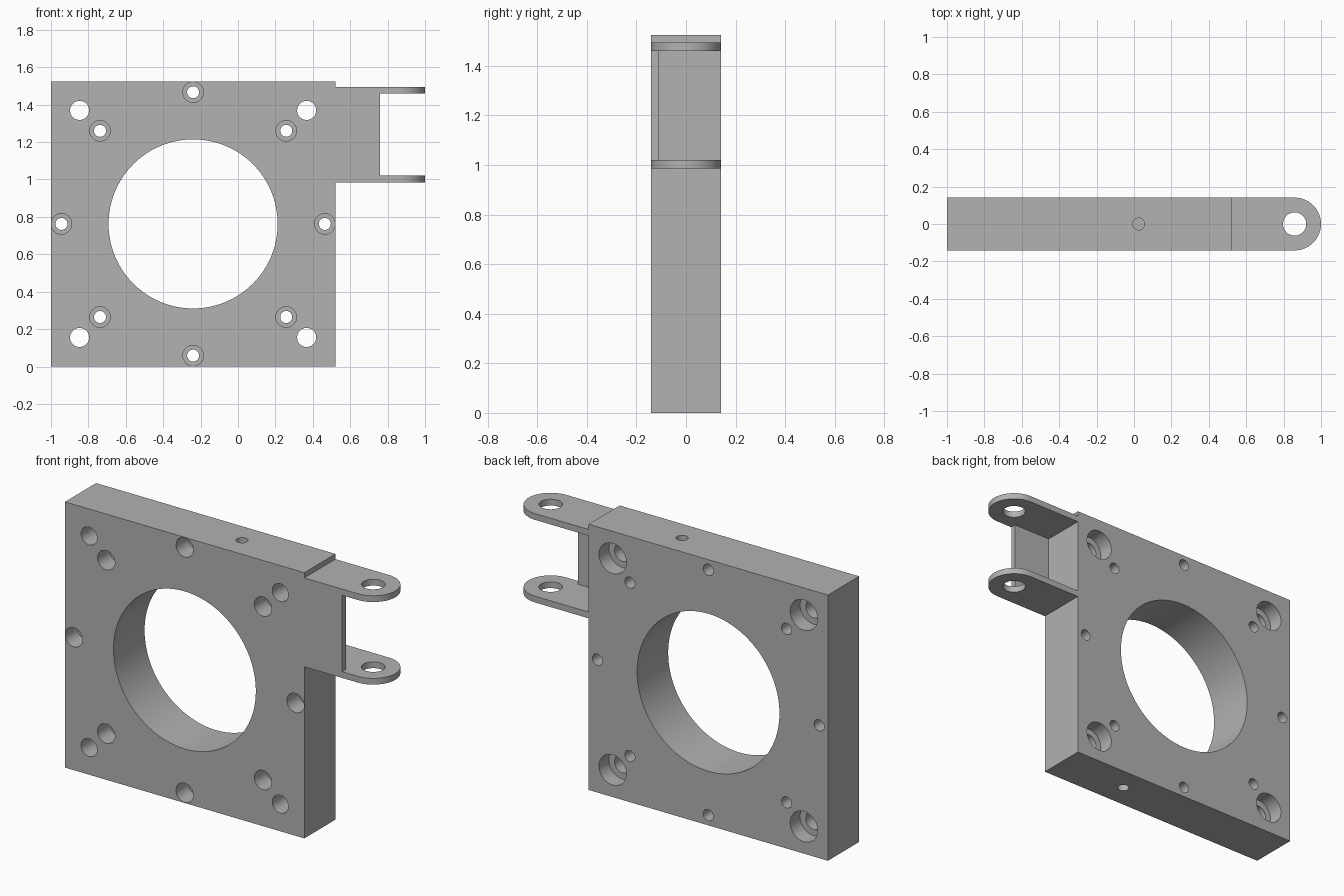
import bpy, bmesh, math
from mathutils import Matrix, Vector

if "Cube" in bpy.data.objects:
    bpy.data.objects.remove(bpy.data.objects["Cube"])

GREY = bpy.data.materials.new("machined grey")
GREY.use_nodes = True
COLOUR = (0.445, 0.445, 0.445, 1)
GREY.diffuse_color = COLOUR
GREY.node_tree.nodes["Principled BSDF"].inputs["Base Color"].default_value = COLOUR

CX, CZ = -0.24, 0.7625      # centre of the bore
HALF_W, HALF_D = 0.76, 0.141
OVER = 0.05                 # cutters start outside the surface


def to_object(bm, name):
    bmesh.ops.recalc_face_normals(bm, faces=bm.faces)
    mesh = bpy.data.meshes.new(name)
    bm.to_mesh(mesh)
    bm.free()
    obj = bpy.data.objects.new(name, mesh)
    bpy.context.collection.objects.link(obj)
    mesh.materials.append(GREY)
    return obj


def add_box(bm, x, y, z):
    lo, hi = Vector((x[0], y[0], z[0])), Vector((x[1], y[1], z[1]))
    matrix = Matrix.Translation((lo + hi) / 2) @ Matrix.Diagonal((hi - lo).to_4d())
    bmesh.ops.create_cube(bm, size=1, matrix=matrix)


def add_drill(bm, start, direction, steps, n=40):
    """Closed stepped cylinder; steps are (radius, depth) pairs."""
    rot = Vector(direction).to_track_quat('Z', 'Y').to_matrix()
    rings, depth = [], -OVER
    for radius, end in steps:
        for d in (depth, end):
            rings.append([bm.verts.new(Vector(start) + rot @ Vector(
                (radius * math.cos(a), radius * math.sin(a), d)))
                for a in (math.tau * i / n for i in range(n))])
        depth = end
    for a, b in zip(rings, rings[1:]):
        for i in range(n):
            j = (i + 1) % n
            bm.faces.new((a[i], a[j], b[j], b[i]))
    bm.faces.new(rings[0])
    bm.faces.new(rings[-1])


def cut(obj, bm_cutter):
    """Subtract the cutter and bake the result."""
    cutter = to_object(bm_cutter, "cutter")
    cutter.hide_render = True
    mod = obj.modifiers.new("holes", 'BOOLEAN')
    mod.operation, mod.solver, mod.object = 'DIFFERENCE', 'EXACT', cutter
    graph = bpy.context.evaluated_depsgraph_get()
    mesh = bpy.data.meshes.new_from_object(obj.evaluated_get(graph))
    obj.modifiers.clear()
    obj.data = mesh
    bpy.data.objects.remove(cutter)


def finish(obj):
    bpy.ops.object.select_all(action='DESELECT')
    obj.select_set(True)
    bpy.context.view_layer.objects.active = obj
    bpy.ops.object.shade_smooth_by_angle(angle=math.radians(30))


# Square plate
bm = bmesh.new()
add_box(bm, (CX - HALF_W, CX + HALF_W), (-HALF_D, HALF_D), (0, 2 * CZ))
plate = to_object(bm, "mounting_plate")

# Plate holes: bore, counterbored ring, counterbored corners, blind edge holes
through = 2 * HALF_D + OVER
holes = bmesh.new()
add_drill(holes, (CX, -HALF_D, CZ), (0, 1, 0), [(0.452, through)], 96)
for i in range(8):
    a = i * math.pi / 4
    add_drill(holes, (CX + 0.704 * math.cos(a), -HALF_D, CZ + 0.704 * math.sin(a)),
              (0, 1, 0), [(0.055, 0.11), (0.032, through)])
for sx in (-1, 1):
    for sz in (-1, 1):
        add_drill(holes, (CX + sx * 0.607, HALF_D, CZ + sz * 0.607),
                  (0, -1, 0), [(0.087, 0.09), (0.051, through)])
add_drill(holes, (0.025, 0, 2 * CZ), (0, 0, -1), [(0.032, 0.2)])
add_drill(holes, (0.077, 0, 0), (0, 0, 1), [(0.032, 0.2)])
cut(plate, holes)
finish(plate)

# Hinge arms with rounded ends and pin holes
X0, PIN_X, ARM_T = CX + HALF_W, 1 - HALF_D, 0.036
for name, z in (("lower_hinge_arm", 0.985), ("upper_hinge_arm", 1.459)):
    bm = bmesh.new()
    outline = [(X0, HALF_D), (X0, -HALF_D)]
    for i in range(33):
        a = math.pi * (i / 32 - 0.5)
        outline.append((PIN_X + HALF_D * math.cos(a), HALF_D * math.sin(a)))
    face = bm.faces.new([bm.verts.new((x, y, z)) for x, y in outline])
    top = bmesh.ops.extrude_face_region(bm, geom=[face])["geom"]
    bmesh.ops.translate(bm, vec=(0, 0, ARM_T),
                        verts=[v for v in top if isinstance(v, bmesh.types.BMVert)])
    arm = to_object(bm, name)
    pin = bmesh.new()
    add_drill(pin, (PIN_X, 0, z), (0, 0, 1), [(0.062, ARM_T + OVER)], 48)
    cut(arm, pin)
    finish(arm)

# Thin web joining the arms at the front
bm = bmesh.new()
add_box(bm, (X0, 0.76), (-HALF_D, -0.108), (0.985 + ARM_T, 1.459))
to_object(bm, "hinge_web")
